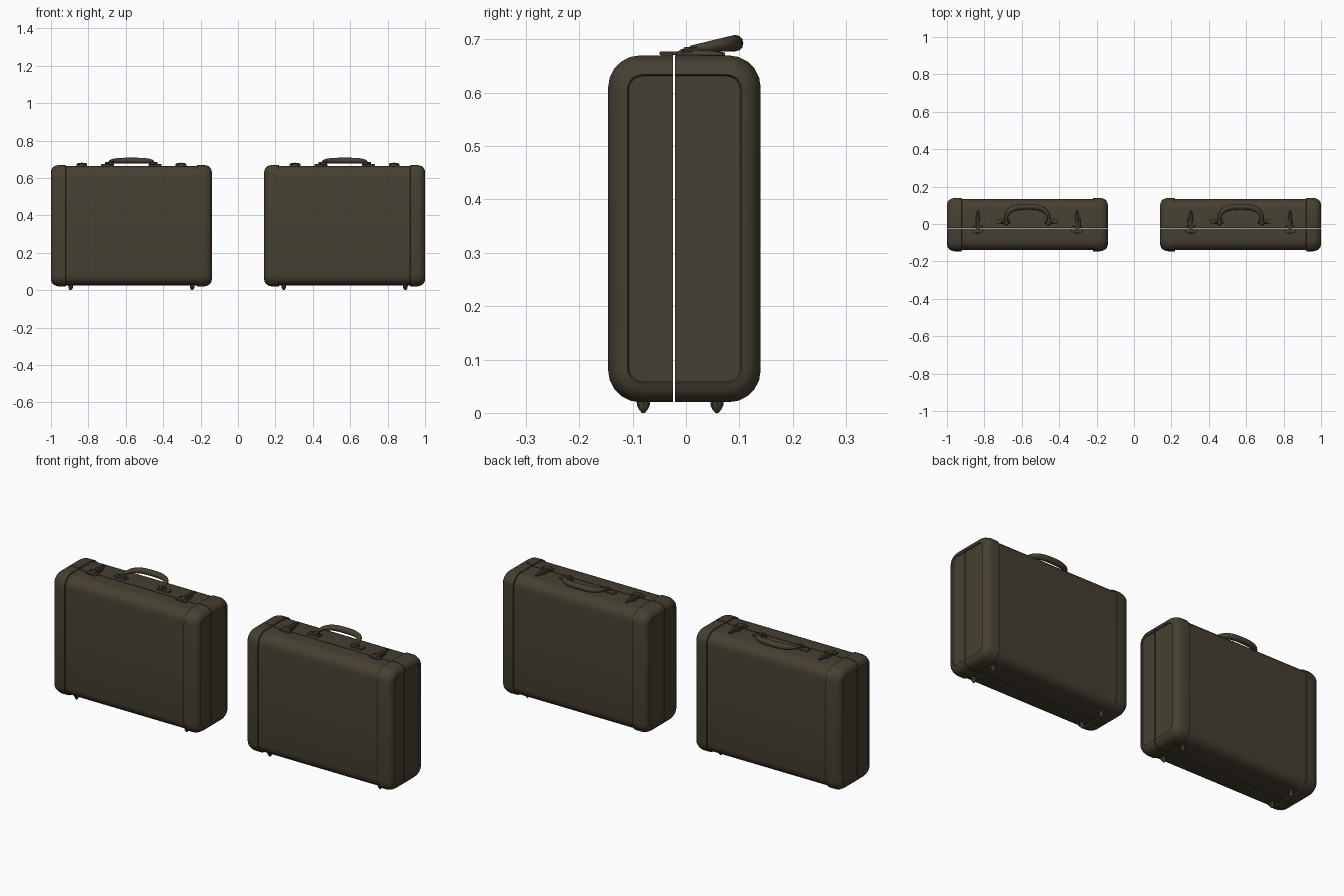
import bpy, bmesh, math
from mathutils import Vector

cube = bpy.data.objects.get("Cube")
if cube:
    bpy.data.objects.remove(cube)

leather = bpy.data.materials.new("dark_olive_leather")
leather.use_nodes = True
OLIVE = (0.062, 0.051, 0.032, 1)
leather.diffuse_color = OLIVE
leather.node_tree.nodes["Principled BSDF"].inputs["Base Color"].default_value = OLIVE

CASES = {"left": 0.57, "right": -0.57}
MID_Y, MID_Z = -0.003, 0.345
HALF_Y, HALF_Z = 0.143, 0.325
SEAM = -0.0225


def place(name, bm, angle=40):
    """Turn a bmesh into one linked object per case."""
    bmesh.ops.recalc_face_normals(bm, faces=bm.faces)
    mesh = bpy.data.meshes.new(name)
    bm.to_mesh(mesh)
    bm.free()
    mesh.materials.append(leather)
    mesh.shade_smooth()
    mesh.set_sharp_from_angle(angle=math.radians(angle))
    for side, x in CASES.items():
        obj = bpy.data.objects.new(f"{side}_case_{name}", mesh)
        obj.location.x = x
        bpy.context.collection.objects.link(obj)


def ring(bm, x, inset, steps=5):
    """Rounded rectangle across the case at x."""
    r = max(0.06 - inset * 0.9, 0.012)
    a, b = HALF_Y - inset - r, HALF_Z - inset - r
    verts = []
    for i, (sy, sz) in enumerate(((1, 1), (-1, 1), (-1, -1), (1, -1))):
        for k in range(steps + 1):
            t = math.pi / 2 * (i + k / steps)
            verts.append(bm.verts.new((x, MID_Y + sy * a + r * math.cos(t),
                                       MID_Z + sz * b + r * math.sin(t))))
    return verts


def loft(bm, rings):
    for a, b in zip(rings, rings[1:]):
        n = len(a)
        for i in range(n):
            bm.faces.new((a[i], a[(i + 1) % n], b[(i + 1) % n], b[i]))
    bm.faces.new(rings[0])
    bm.faces.new(rings[-1])


def box(bm, center, size, bevel=0.0):
    verts = bmesh.ops.create_cube(bm, size=1)["verts"]
    for v in verts:
        v.co = Vector(center) + Vector([c * s for c, s in zip(v.co, size)])
    if bevel:
        edges = list({e for v in verts for e in v.link_edges})
        bmesh.ops.bevel(bm, geom=edges, offset=bevel, segments=2,
                        profile=0.5, affect="EDGES")


def tube(bm, points, radii, sides=12):
    """Tube through points with a radius at each."""
    rings = []
    for i, p in enumerate(points):
        d = (points[min(i + 1, len(points) - 1)] - points[max(i - 1, 0)]).normalized()
        u = d.orthogonal() if abs(d.z) > 0.9 else d.cross(Vector((0, 0, 1)))
        u.normalize()
        w = d.cross(u)
        rings.append([bm.verts.new(p + radii[i] * (math.cos(t) * u + math.sin(t) * w))
                      for t in (math.tau * k / sides for k in range(sides))])
    loft(bm, rings)


# Shells: body, raised end bands, rounded ends and sunken end panels
half = [(0.35, 0.006), (0.352, 0.0), (0.388, 0.0), (0.405, 0.004),
        (0.418, 0.011), (0.426, 0.021), (0.43, 0.036), (0.425, 0.039)]
stations = [(-x, d) for x, d in reversed(half)] + half
for name, sign in (("front_shell", 1), ("back_shell", -1)):
    bm = bmesh.new()
    loft(bm, [ring(bm, x, d) for x, d in stations])
    geom = bm.verts[:] + bm.edges[:] + bm.faces[:]
    cut = bmesh.ops.bisect_plane(bm, geom=geom, plane_co=(0, SEAM - sign * 0.0018, 0),
                                 plane_no=(0, sign, 0), clear_outer=True)
    edges = [e for e in cut["geom_cut"] if isinstance(e, bmesh.types.BMEdge)]
    bmesh.ops.contextual_create(bm, geom=edges)
    place(name, bm, 30)

# Handle: arched grip leaning to the back
bm = bmesh.new()
points, radii = [], []
for i in range(25):
    t = math.pi * i / 24
    c, s = math.cos(t), math.sin(t)
    x = 0.115 * math.copysign(abs(c) ** 0.7, c)
    rise = abs(s) ** 0.7
    points.append(Vector((x, 0.008 + 0.084 * rise, 0.682 + 0.011 * rise)))
    radii.append(0.006 + 0.0095 * rise)
tube(bm, points, radii)
place("handle", bm)

# Handle mounts: base plate, lug and pin on each end
bm = bmesh.new()
for s in (-1, 1):
    box(bm, (s * 0.127, 0.012, 0.669), (0.07, 0.026, 0.009), 0.002)
    box(bm, (s * 0.113, 0.01, 0.678), (0.022, 0.03, 0.016), 0.004)
    tube(bm, [Vector((s * 0.095, 0.008, 0.68)), Vector((s * 0.14, 0.008, 0.68))], [0.005] * 2, 8)
place("handle_mounts", bm)

# Latches: base plate, tapered lever, hinge barrel and catch over the seam
bm = bmesh.new()
for s in (-1, 1):
    x = s * 0.265
    box(bm, (x, 0.005, 0.667), (0.036, 0.05, 0.01), 0.002)
    box(bm, (x, -0.035, 0.669), (0.058, 0.022, 0.01), 0.002)
    box(bm, (x, -0.018, 0.674), (0.022, 0.064, 0.006), 0.002)
    tube(bm, [Vector((x, y, 0.671)) for y in (-0.01, 0.02, 0.05, 0.073)],
         [0.011, 0.012, 0.009, 0.004], 8)
    tube(bm, [Vector((x - 0.024, -0.012, 0.674)), Vector((x + 0.024, -0.012, 0.674))],
         [0.005] * 2, 8)
place("latches", bm)

# Feet: small tapered studs under the case
bm = bmesh.new()
for x in (-0.325, 0.325):
    for y in (-0.08, 0.058):
        tube(bm, [Vector((x, y, z)) for z in (0.03, 0.014, 0.006, 0.0)],
             [0.013, 0.012, 0.008, 0.003], 8)
place("feet", bm)
